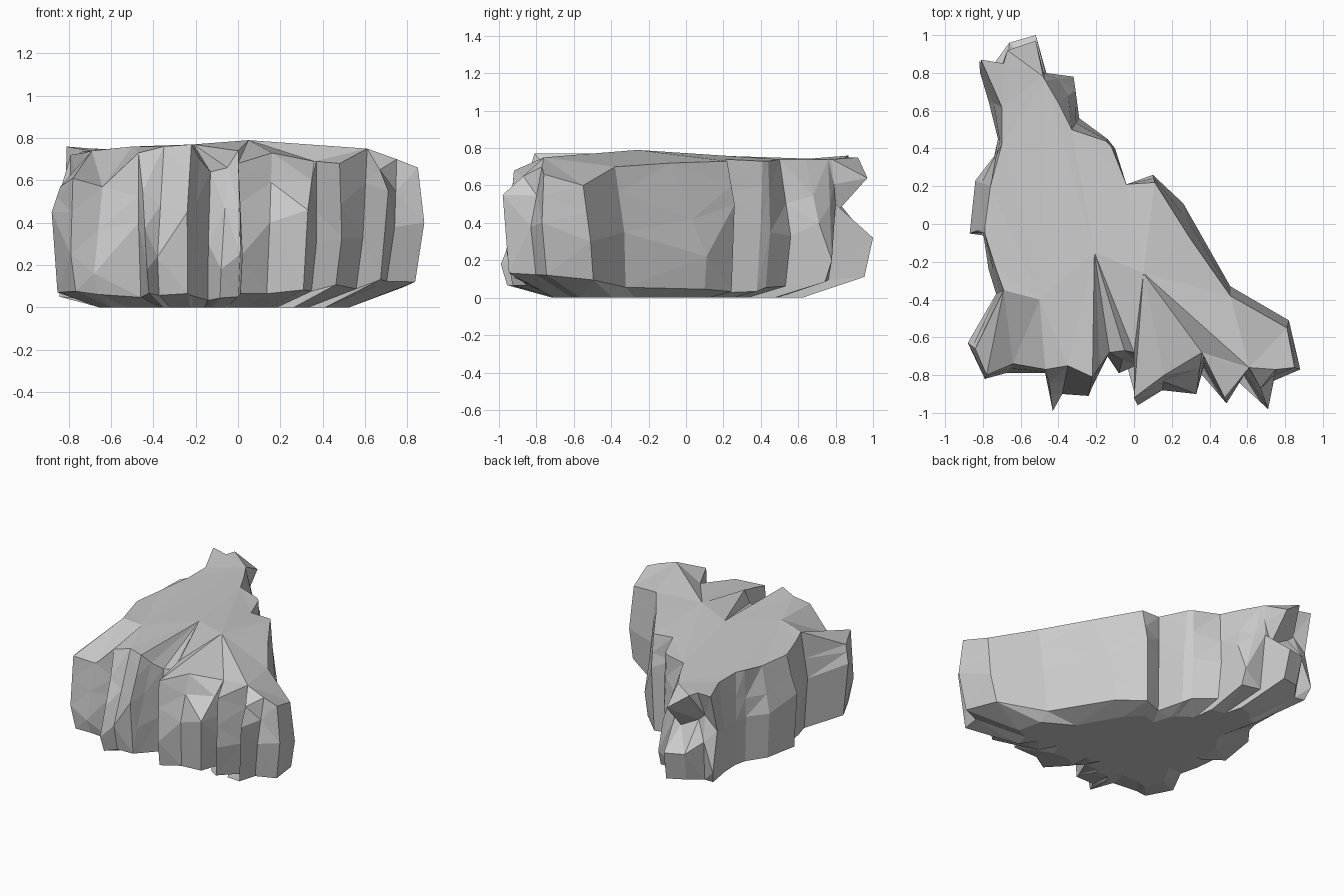
import bpy
import bmesh
import random
from mathutils import Vector
from mathutils.geometry import delaunay_2d_cdt

random.seed(4)

cube = bpy.data.objects.get("Cube")
if cube:
    bpy.data.objects.remove(cube, do_unlink=True)

# Crest: edge of the upper surface, anticlockwise, in hundredths of a unit
CREST = [
    (85, -76, 66), (81, -55, 60), (51, -38, 70), (30, -8, 72), (11, 22, 73),
    (-4, 21, 74), (-12, 41, 73), (-15, 44, 73), (-33, 50, 74), (-40, 64, 74),
    (-47, 76, 74), (-48, 78, 74), (-52, 97, 64), (-67, 92, 75), (-69, 85, 75),
    (-81, 87, 76), (-70, 62, 74), (-70, 42, 74), (-73, 36, 74), (-76, 20, 72),
    (-79, -2, 72), (-79, -5, 72), (-73, -24, 73), (-69, -35, 74),
    (-84, -66, 57), (-78, -80, 61), (-64, -74, 57), (-47, -77, 73),
    (-45, -84, 55), (-35, -75, 76), (-22, -81, 77), (-18, -75, 70),
    (-13, -68, 64), (-5, -67, 66), (0, -68, 74), (0, -92, 68), (16, -80, 73),
    (36, -68, 69), (37, -70, 69), (48, -92, 68), (61, -76, 75),
    (67, -87, 65), (75, -77, 70),
]

# Girdle: widest outline of the cliff, one point below each crest point
GIRDLE = [
    (88, -77, 40), (82, -51, 30), (51, -33, 35), (26, 11, 22), (10, 26, 50),
    (-4, 21, 40), (-10, 40, 40), (-14, 45, 35), (-29, 56, 33), (-31, 71, 40),
    (-32, 78, 20), (-47, 80, 50), (-52, 100, 32), (-66, 96, 33), (-74, 85, 40),
    (-82, 86, 20), (-77, 65, 40), (-72, 45, 40), (-74, 36, 40), (-84, 23, 40),
    (-87, -5, 45), (-80, -4, 35), (-77, -24, 30), (-73, -37, 40),
    (-88, -63, 45), (-79, -82, 25), (-68, -79, 16), (-47, -79, 40),
    (-43, -99, 18), (-38, -90, 24), (-24, -91, 45), (-22, -86, 25),
    (-14, -70, 30), (-8, -79, 18), (1, -75, 25), (2, -96, 25), (15, -88, 40),
    (33, -90, 46), (37, -75, 30), (49, -95, 33), (59, -79, 33),
    (71, -98, 55), (74, -83, 38),
]

# Ridge points inside the upper surface, where the folds begin
RIDGES = [(-21, -15, 77), (5, -26, 79), (-50, -40, 76)]

# Fold lines: for each ridge point, the crest points it runs to
FOLDS = [(10, 29, 30, 32, 34), (2, 4, 8, 34, 35, 36, 37, 40), (10, 23, 26, 27)]
CREASES = [(2, 40), (1, 40), (23, 25), (23, 26)]

CENTRE = Vector((-0.2, -0.15, 0))


def to_units(points):
    return [Vector(p) / 100 for p in points]


def toward_centre(point, factor, height):
    """Shrink a point in plan and place it at the given height."""
    moved = CENTRE.lerp(point, factor)
    moved.z = height
    return moved


def bridge(bm, upper, lower):
    """Join two closed rings of vertices with triangles."""
    count = len(upper)
    for i in range(count):
        j = (i + 1) % count
        a, b, c, d = upper[i], upper[j], lower[j], lower[i]
        # Cut each panel along its shorter diagonal
        if (a.co - c.co).length < (b.co - d.co).length:
            triangles = ((a, d, c), (a, c, b))
        else:
            triangles = ((a, d, b), (d, c, b))
        for triangle in triangles:
            bm.faces.new(triangle)


def cap(bm, ring, inner=(), creases=()):
    """Fill a closed ring, passing through inner vertices and creases."""
    verts = list(ring) + list(inner)
    count = len(ring)
    edges = [(i, (i + 1) % count) for i in range(count)] + list(creases)
    plan = [v.co.xy for v in verts]
    result = delaunay_2d_cdt(plan, edges, [], 1, 0.00001)
    faces, sources = result[2], result[3]
    for face in faces:
        if all(sources[i] for i in face):
            bm.faces.new([verts[sources[i][0]] for i in face])


# Rings of the rock from the crest down to the floor
crest = to_units(CREST)
girdle = to_units(GIRDLE)
shoulder = []
foot = []
for top, wide in zip(crest, girdle):
    middle = top.lerp(wide, 0.5 + random.uniform(-0.12, 0.12))
    middle.y = min(middle.y, 0.8)  # notch in the rear tip
    shoulder.append(middle)
    reach = (wide - CENTRE).xy.length
    height = 0.02 + 0.07 * reach ** 2 + random.uniform(-0.01, 0.01)
    foot.append(toward_centre(wide, 0.96, height))
floor = [toward_centre(p, 0.7, 0) for p in foot]

# Rock body
bm = bmesh.new()
rings = [[bm.verts.new(p) for p in ring]
         for ring in (crest, shoulder, girdle, foot, floor)]
for upper, lower in zip(rings, rings[1:]):
    bridge(bm, upper, lower)
peaks = [bm.verts.new(p) for p in to_units(RIDGES)]
folds = [(len(crest) + i, end) for i, ends in enumerate(FOLDS) for end in ends]
cap(bm, rings[0], peaks, folds + CREASES)
cap(bm, rings[-1])
bmesh.ops.recalc_face_normals(bm, faces=bm.faces)

mesh = bpy.data.meshes.new("rock")
bm.to_mesh(mesh)
bm.free()
rock = bpy.data.objects.new("rock", mesh)
bpy.context.collection.objects.link(rock)

# Plain stone colour
stone = bpy.data.materials.new("stone_grey")
stone.use_nodes = True
colour = (0.6, 0.6, 0.6, 1)
stone.diffuse_color = colour
stone.node_tree.nodes["Principled BSDF"].inputs["Base Color"].default_value = colour
mesh.materials.append(stone)
